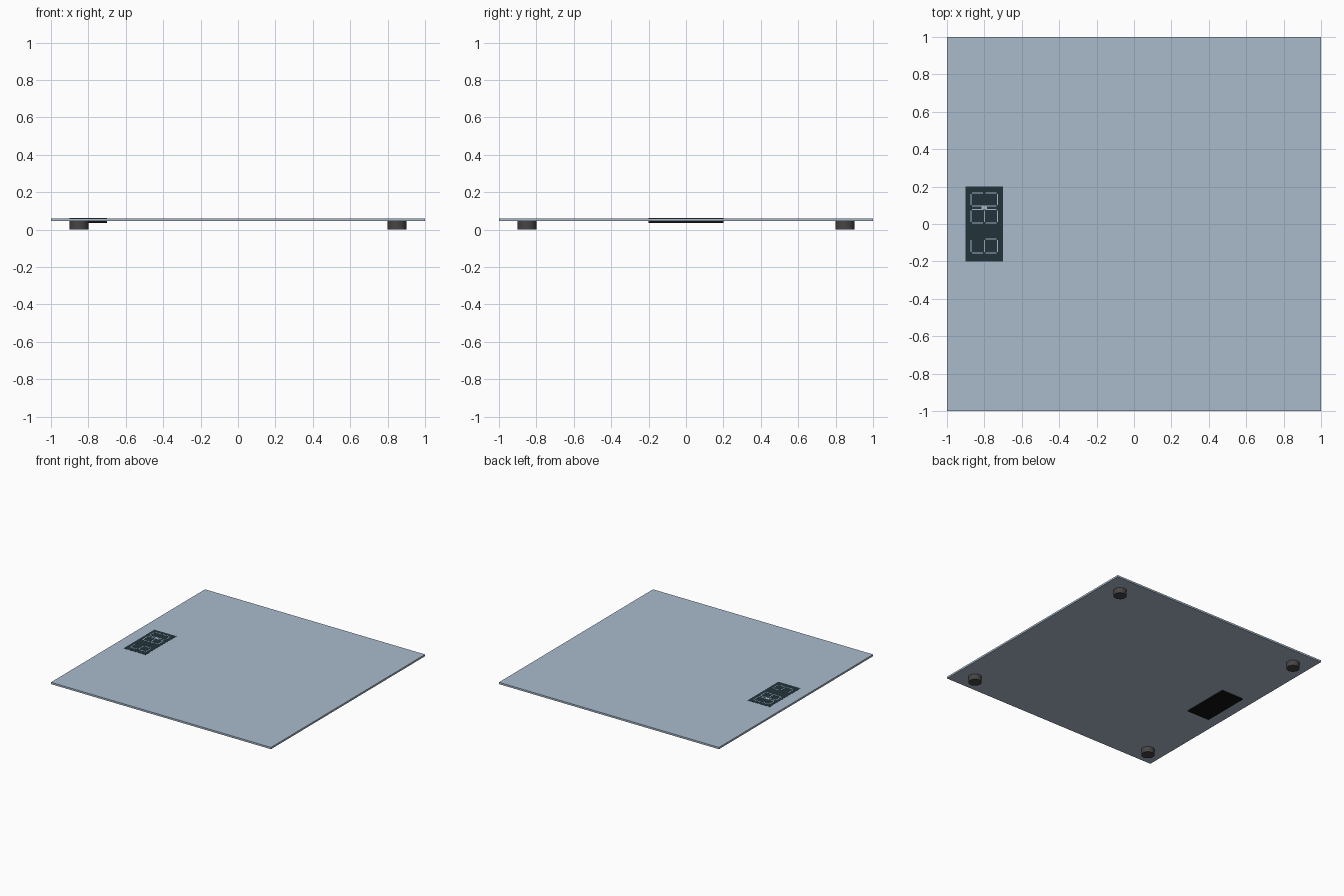
import bpy

if "Cube" in bpy.data.objects:
    bpy.data.objects.remove(bpy.data.objects["Cube"])


def mat(name, rgb):
    m = bpy.data.materials.new(name)
    m.diffuse_color = (*rgb, 1.0)
    m.use_nodes = True
    m.node_tree.nodes["Principled BSDF"].inputs["Base Color"].default_value = m.diffuse_color
    return m


GLASS = mat("pale_blue_glass", (0.402, 0.497, 0.604))
SCREEN = mat("dark_teal_screen", (0.016, 0.033, 0.042))
BLACK = mat("black_plastic", (0.006, 0.006, 0.006))
RUBBER = mat("dark_grey_rubber", (0.065, 0.058, 0.058))


def box(name, x0, x1, y0, y1, z0, z1, material):
    bpy.ops.mesh.primitive_cube_add(
        size=1, location=((x0 + x1) / 2, (y0 + y1) / 2, (z0 + z1) / 2))
    ob = bpy.context.object
    ob.name = name
    ob.scale = (x1 - x0, y1 - y0, z1 - z0)
    bpy.ops.object.transform_apply(location=False, rotation=False, scale=True)
    ob.data.materials.append(material)
    return ob


# Square glass platform
box("platform", -1, 1, -1, 1, 0.045, 0.06, GLASS)

# Display housing below the glass and screen panel on top
box("display_housing", -0.9, -0.7, -0.2, 0.2, 0.035, 0.046, BLACK)
box("screen", -0.9, -0.7, -0.2, 0.2, 0.0595, 0.061, SCREEN)

# Four round rubber feet
for sx in (-1, 1):
    for sy in (-1, 1):
        bpy.ops.mesh.primitive_cylinder_add(
            vertices=32, radius=0.05, depth=0.046,
            location=(sx * 0.85, sy * 0.85, 0.023))
        foot = bpy.context.object
        foot.name = "foot"
        foot.data.materials.append(RUBBER)
        bpy.ops.object.shade_smooth_by_angle()

# Readout segments: bars across the screen ends, middle and long sides
XL, XM, XR = -0.875, -0.80, -0.727
W = 0.006


def readout(y0, y1, segments):
    ym0, ym1 = y0 + 0.008, y1 - 0.008
    spots = {
        "end_left": (XL, XL + W, ym0, ym1),
        "middle": (XM - W / 2, XM + W / 2, ym0, ym1),
        "end_right": (XR - W, XR, ym0, ym1),
        "low_left": (XL + 0.008, XM - 0.006, y0, y0 + W),
        "low_right": (XM + 0.006, XR - 0.008, y0, y0 + W),
        "high_left": (XL + 0.008, XM - 0.006, y1 - W, y1),
        "high_right": (XM + 0.006, XR - 0.008, y1 - W, y1),
    }
    for key in segments:
        box("readout_" + key, *spots[key], 0.0605, 0.0615, GLASS)


FULL = ("end_left", "middle", "end_right", "low_left", "low_right",
        "high_left", "high_right")
readout(-0.158, -0.078, [k for k in FULL if k != "high_left"])
readout(0.002, 0.08, FULL)
readout(0.094, 0.168, [k for k in FULL if k != "middle"])
# Small decimal mark between two readout blocks
box("readout_mark", -0.815, -0.785, 0.078, 0.1, 0.0605, 0.0615, GLASS)
